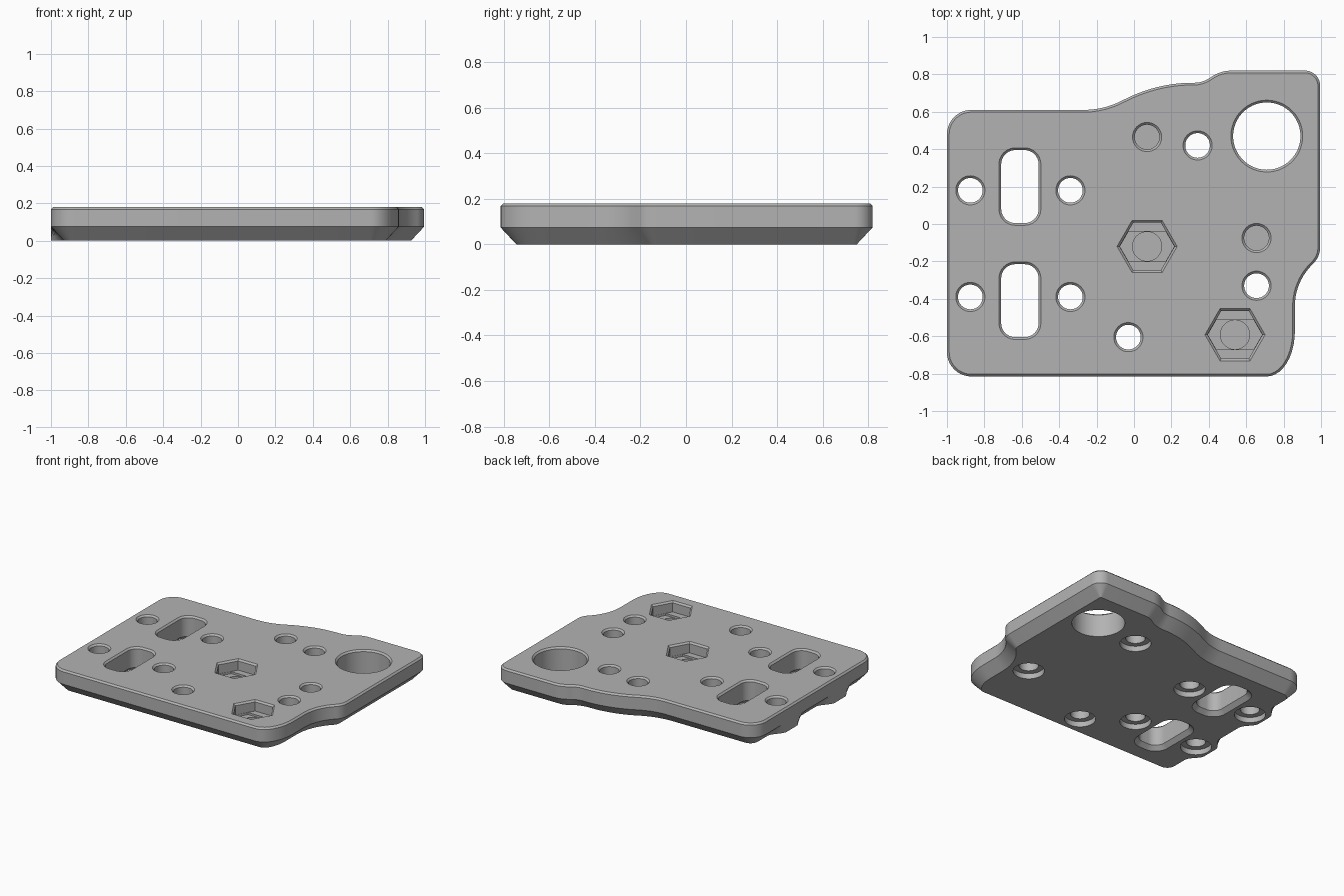
import bpy
import bmesh
from math import cos, sin, pi, sqrt
from mathutils import Vector

if "Cube" in bpy.data.objects:
    bpy.data.objects.remove(bpy.data.objects["Cube"])

TOP = 0.18        # plate thickness
EDGE = 0.012      # small chamfer on upper edges

grey = bpy.data.materials.new("plain grey")
grey.use_nodes = True
COLOUR = (0.45, 0.45, 0.45, 1)
grey.diffuse_color = COLOUR
grey.node_tree.nodes["Principled BSDF"].inputs["Base Color"].default_value = COLOUR


def rounded(corners, steps=10):
    """Closed outline with each corner (x, y, distance in, distance out) rounded."""
    pts = []
    for i, (x, y, d_in, d_out) in enumerate(corners):
        p = Vector((x, y))
        u = (Vector(corners[i - 1][:2]) - p).normalized()
        v = (Vector(corners[(i + 1) % len(corners)][:2]) - p).normalized()
        a, b = p + u * d_in, p + v * d_out
        w = sqrt((1 - u.dot(v)) / 2)
        for k in range(steps + 1):
            t = k / steps
            m = 2 * w * t * (1 - t)
            pts.append((a * (1 - t) ** 2 + p * m + b * t * t) / ((1 - t) ** 2 + m + t * t))
    return pts


def ring(cx, cy, r, n=48):
    return [Vector((cx + r * cos(2 * pi * k / n), cy + r * sin(2 * pi * k / n))) for k in range(n)]


def inset_outline(pts, amount):
    """Move a counter-clockwise outline inwards; amount may depend on the point."""
    out = []
    for i, p in enumerate(pts):
        e1 = (p - pts[i - 1]).normalized()
        e2 = (pts[(i + 1) % len(pts)] - p).normalized()
        n1, n2 = Vector((-e1.y, e1.x)), Vector((-e2.y, e2.x))
        d = amount(p) if callable(amount) else amount
        out.append(p + (n1 + n2) * (d / (1 + n1.dot(n2))))
    return out


def solid(name, pts, levels):
    """Stack insets of an outline at the given heights and close the ends."""
    bm = bmesh.new()
    rows = [[bm.verts.new((q.x, q.y, z)) for q in inset_outline(pts, d)] for z, d in levels]
    n = len(pts)
    for lo, hi in zip(rows, rows[1:]):
        for i in range(n):
            j = (i + 1) % n
            bm.faces.new((lo[i], lo[j], hi[j], hi[i]))
    bm.faces.new(rows[0][::-1])
    bm.faces.new(rows[-1])
    bmesh.ops.recalc_face_normals(bm, faces=bm.faces)
    mesh = bpy.data.meshes.new(name)
    bm.to_mesh(mesh)
    bm.free()
    mesh.materials.append(grey)
    obj = bpy.data.objects.new(name, mesh)
    bpy.context.scene.collection.objects.link(obj)
    return obj


# Plate outline, with extra points along the straight left side for the bosses
outline = rounded([
    (-1, -0.815, 0.13, 0.13), (0.86, -0.815, 0.15, 0.24),
    (0.86, -0.31, 0.13, 0.13), (0.995, -0.175, 0.05, 0.05),
    (0.995, 0.82, 0.08, 0.08), (0.46, 0.82, 0.06, 0.06),
    (0.37, 0.755, 0.05, 0.05), (0.12, 0.755, 0.19, 0.2),
    (-0.16, 0.61, 0.11, 0.11), (-1, 0.61, 0.13, 0.13)])
y0, y1 = outline[-1].y, outline[0].y
outline += [Vector((-1, y0 + (y1 - y0) * k / 60)) for k in range(1, 60)]

ROWS = (0.18, -0.39)   # y of the mounting hole rows


def lower_chamfer(p):
    """Wide lower chamfer, filled out beside the holes near the left edge."""
    if p.x > -0.999:
        return 0.07
    gap = min(abs(p.y - y) for y in ROWS)
    t = min(max((gap - 0.06) / 0.12, 0), 1)
    return 0.07 * t * t * (3 - 2 * t)


plate = solid("mounting_plate", outline,
              [(0, lower_chamfer), (0.075, 0), (TOP - EDGE, 0), (TOP, EDGE)])

cutters = []
OVER = 0.01
rim = [(TOP - EDGE, 0), (TOP + OVER, -EDGE - OVER)]   # chamfered upper rim


def cut(name, pts, levels):
    cutters.append(solid(name, pts, levels))


# Through holes with a wider bore underneath
holes = [(x, y) for x in (-0.875, -0.34) for y in ROWS]
holes += [(0.34, 0.42), (0.655, -0.33), (-0.03, -0.605)]
for x, y in holes:
    cut("hole_cutter", ring(x, y, 0.066),
        [(-OVER, -0.04), (0.04, -0.04), (0.04, 0)] + rim)

# Blind holes
for x, y in ((0.07, 0.465), (0.655, -0.075)):
    cut("blind_hole_cutter", ring(x, y, 0.066), [(0.07, 0)] + rim)

# Large round opening
cut("large_hole_cutter", ring(0.71, 0.47, 0.18, 72), [(-OVER, 0)] + rim)

# Rounded slots, flared at the bottom
for y in (0.2, -0.41):
    r = 0.075
    slot = rounded([(-0.61 + sx * 0.1, y + sy * 0.195, r, r)
                    for sx, sy in ((-1, -1), (1, -1), (1, 1), (-1, 1))])
    cut("slot_cutter", slot, [(-OVER, -0.04), (0.03, 0)] + rim)

# Hexagonal nut pockets with a stepped floor
for x, y in ((0.07, -0.12), (0.54, -0.592)):
    cut("hex_pocket_cutter", ring(x, y, 0.147, 6), [(0.1, 0)] + rim)
    half = 0.08
    wide = 0.145 - half / sqrt(3)
    step = [(-wide, -half), (wide, -half), (0.145, 0), (wide, half), (-wide, half), (-0.145, 0)]
    cut("pocket_step_cutter", [Vector((x + a, y + b)) for a, b in step], [(0.085, 0), (0.12, 0)])
    cut("pocket_bore_cutter", ring(x, y, 0.078), [(0.07, 0), (0.11, 0)])

# Cut everything out of the plate
bpy.ops.object.select_all(action="DESELECT")
bpy.context.view_layer.objects.active = plate
plate.select_set(True)
for c in cutters:
    c.hide_render = True
    mod = plate.modifiers.new("cut", "BOOLEAN")
    mod.operation = "DIFFERENCE"
    mod.solver = "EXACT"
    mod.object = c
    bpy.ops.object.modifier_apply(modifier=mod.name)
for c in cutters:
    bpy.data.objects.remove(c)

bpy.ops.object.shade_smooth_by_angle(angle=pi / 6)
